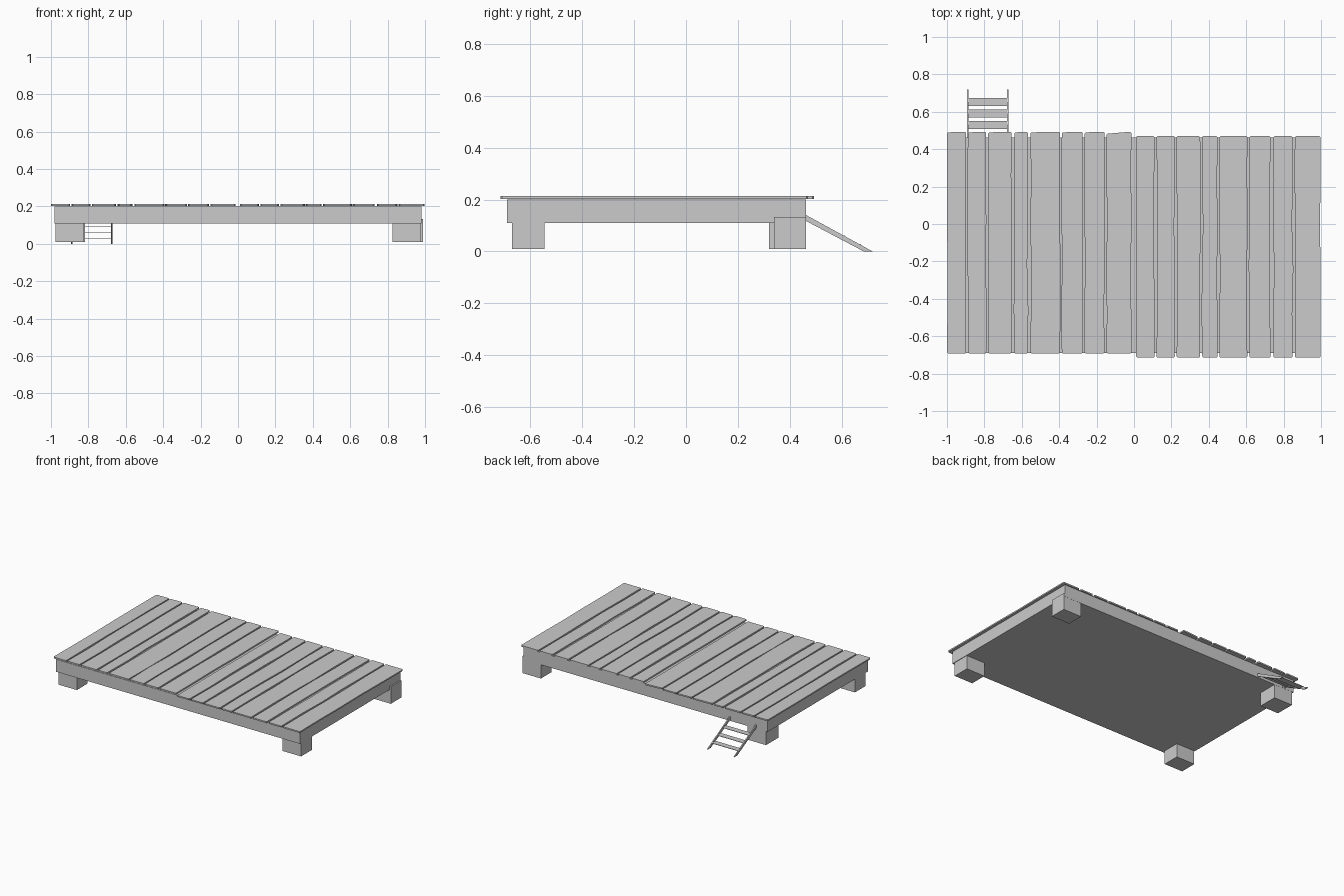
import bpy, random

if "Cube" in bpy.data.objects:
    bpy.data.objects.remove(bpy.data.objects["Cube"])
random.seed(4)


def prism(name, outline, axis, lo, hi):
    """Extrude a 2D outline along an axis (x: outline is y,z / z: outline is x,y)."""
    put = (lambda p, h: (h, p[0], p[1])) if axis == 'x' else (lambda p, h: (p[0], p[1], h))
    n = len(outline)
    verts = [put(p, lo) for p in outline] + [put(p, hi) for p in outline]
    faces = [tuple(reversed(range(n))), tuple(range(n, 2 * n))]
    faces += [(i, (i + 1) % n, (i + 1) % n + n, i + n) for i in range(n)]
    me = bpy.data.meshes.new(name)
    me.from_pydata(verts, [], faces)
    ob = bpy.data.objects.new(name, me)
    bpy.context.collection.objects.link(ob)
    return ob


def box(name, x0, x1, y0, y1, z0, z1):
    return prism(name, [(x0, y0), (x1, y0), (x1, y1), (x0, y1)], 'z', z0, z1)


# Platform base
box("platform_base", -0.98, 0.98, -0.69, 0.463, 0.11, 0.20)

# Corner feet
box("front_left_foot", -0.975, -0.826, -0.67, -0.546, 0.01, 0.111)
box("front_right_foot", 0.826, 0.976, -0.67, -0.546, 0.01, 0.111)
box("back_left_foot", -0.967, -0.818, 0.32, 0.462, 0.01, 0.111)
box("back_right_foot", 0.842, 0.99, 0.34, 0.462, 0.01, 0.133)


# Deck planks with slightly wavy long edges and clipped corners
def plank(name, x0, x1, y0, y1, skew=0.0):
    c, j = 0.006, 0.004
    ys = [y0 + (y1 - y0) * t for t in (0.2, 0.4, 0.6, 0.8)]
    jit = lambda: random.uniform(-j, j)
    right = [(min(x1 + jit(), 1.0), y) for y in ys]
    left = [(max(x0 + jit(), -1.0), y) for y in reversed(ys)]
    pts = [(x0 + c, y0), (x1 - c, y0), (x1, y0 + c)] + right
    pts += [(x1, y1 - c), (x1 - c, y1), (x0 + c, y1 - skew), (x0, y1 - c - skew)] + left
    pts += [(x0, y0 + c)]
    prism(name, pts, 'z', 0.203, 0.213)


left_planks = [(-1.0, -0.897), (-0.888, -0.79), (-0.78, -0.654), (-0.64, -0.568),
               (-0.554, -0.396), (-0.386, -0.274), (-0.264, -0.157), (-0.146, -0.014)]
right_planks = [(0.012, 0.11), (0.12, 0.218), (0.228, 0.354), (0.365, 0.447),
                (0.457, 0.606), (0.617, 0.73), (0.745, 0.848), (0.86, 0.998)]
for i, (a, b) in enumerate(left_planks):
    plank(f"left_plank_{i + 1}", a, b, -0.692, 0.493, 0.01 if i == 7 else 0.003)
for i, (a, b) in enumerate(right_planks):
    plank(f"right_plank_{i + 1}", a, b, -0.715, 0.47)

# Ladder rails, sloping down to the ground
rail = [(0.46, 0.119), (0.686, 0.0), (0.72, 0.0), (0.46, 0.142)]
for side, x in (("left", -0.888), ("right", -0.676)):
    prism(f"ladder_{side}_rail", rail, 'x', x - 0.004, x + 0.004)

# Ladder treads
for i, y in enumerate((0.53, 0.591, 0.653)):
    z = 0.131 - (y - 0.46) * 0.535
    box(f"ladder_tread_{i + 1}", -0.888, -0.676, y - 0.021, y + 0.021, z - 0.0015, z + 0.0015)
